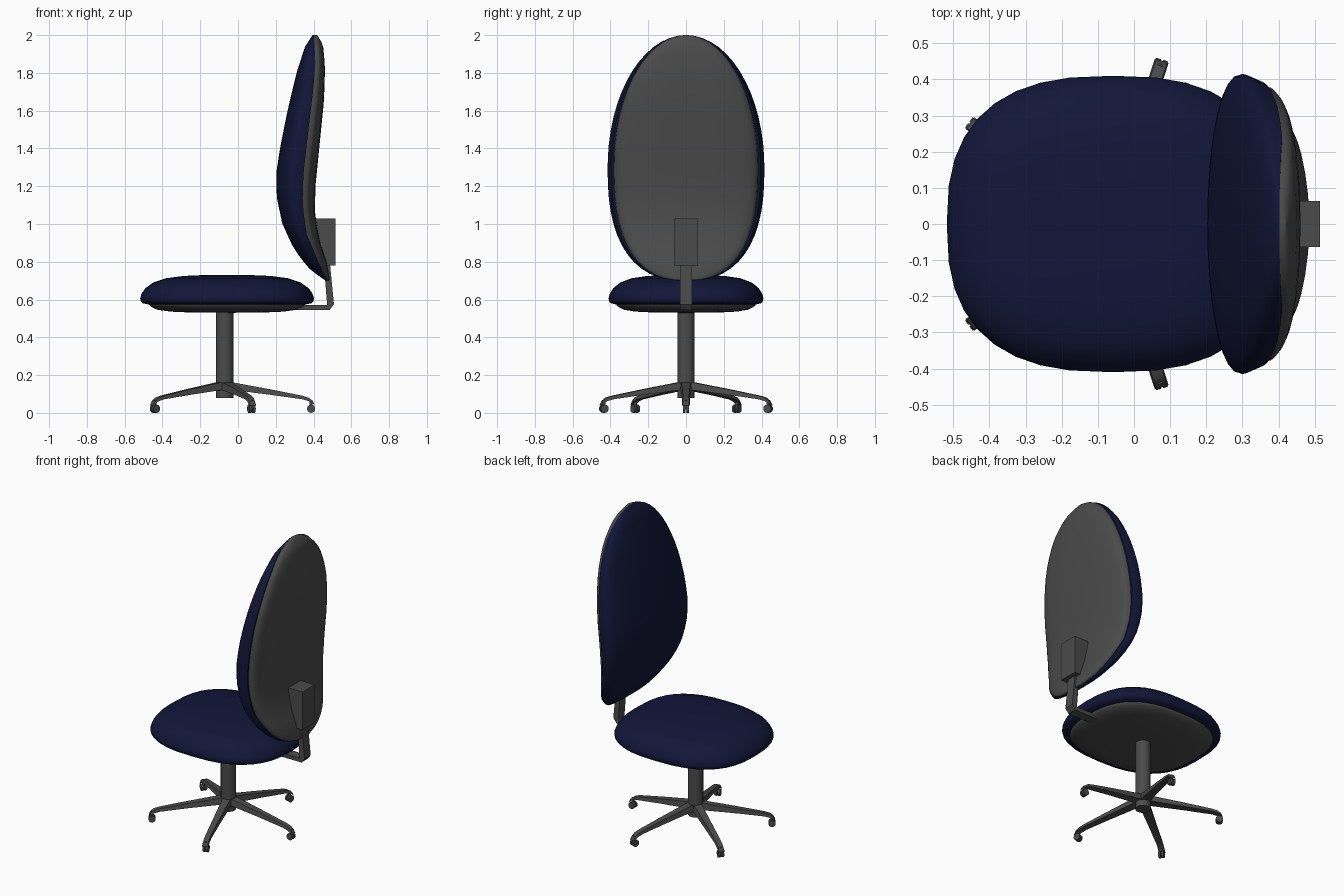
import bpy, bmesh, math
from math import sin, cos, pi
from mathutils import Matrix

if "Cube" in bpy.data.objects:
    bpy.data.objects.remove(bpy.data.objects["Cube"])


def material(name, rgb):
    m = bpy.data.materials.new(name)
    m.diffuse_color = (*rgb, 1)
    m.use_nodes = True
    m.node_tree.nodes["Principled BSDF"].inputs["Base Color"].default_value = m.diffuse_color
    return m


NAVY = material("navy fabric", (0.006, 0.008, 0.04))
DARK = material("dark grey", (0.07, 0.07, 0.07))
CX = -0.07  # column axis


def finish(name, bm, mat, smooth=None):
    bmesh.ops.recalc_face_normals(bm, faces=bm.faces)
    me = bpy.data.meshes.new(name)
    bm.to_mesh(me)
    bm.free()
    ob = bpy.data.objects.new(name, me)
    bpy.context.collection.objects.link(ob)
    me.materials.append(mat)
    if smooth:
        bpy.ops.object.select_all(action='DESELECT')
        bpy.context.view_layer.objects.active = ob
        ob.select_set(True)
        bpy.ops.object.shade_smooth_by_angle(angle=math.radians(smooth))
    return ob


def loft(name, rings, mat, smooth=None, matrix=None):
    """Skin a list of equal-length closed rings and cap both ends."""
    bm = bmesh.new()
    vs = [[bm.verts.new(p) for p in r] for r in rings]
    n = len(rings[0])
    for a, b in zip(vs, vs[1:]):
        for i in range(n):
            j = (i + 1) % n
            bm.faces.new((a[i], a[j], b[j], b[i]))
    bm.faces.new(vs[0])
    bm.faces.new(vs[-1])
    if matrix:
        bm.transform(matrix)
    return finish(name, bm, mat, smooth)


def cylinder(name, r, depth, matrix, mat=DARK, seg=20):
    bm = bmesh.new()
    bmesh.ops.create_cone(bm, cap_ends=True, segments=seg, radius1=r,
                          radius2=r, depth=depth, matrix=matrix)
    return finish(name, bm, mat, 40)


def interp(pts, z):
    for (z0, x0), (z1, x1) in zip(pts, pts[1:]):
        if z <= z1:
            return x0 + (x1 - x0) * (z - z0) / (z1 - z0)
    return pts[-1][1]


def spow(v, e):
    return math.copysign(abs(v) ** e, v)


# Seat cushion and pan: stacked rounded outlines
def seat_ring(s, z, n=36, e=2 / 2.6):
    return [(-0.058 + 0.46 * s * spow(cos(2 * pi * i / n), e),
             0.41 * s * spow(sin(2 * pi * i / n), e), z) for i in range(n)]


loft("seat_cushion", [seat_ring(s, z) for s, z in (
    (0.88, 0.572), (0.97, 0.58), (0.995, 0.592), (1, 0.607), (0.985, 0.63),
    (0.94, 0.66), (0.85, 0.69), (0.7, 0.713), (0.5, 0.725), (0.25, 0.73),
    (0.05, 0.731))], NAVY, 50)
loft("seat_pan", [seat_ring(s, z) for s, z in (
    (0.9, 0.585), (0.9, 0.572), (0.87, 0.56), (0.8, 0.546), (0.65, 0.536),
    (0.4, 0.531), (0.05, 0.53))], DARK, 50)

# Backrest: horizontal sections following front, seam and rear curves (z, x)
FRONT = [(0.70, 0.465), (0.73, 0.42), (0.77, 0.37), (0.87, 0.295), (1.0, 0.235),
         (1.13, 0.207), (1.25, 0.2), (1.4, 0.222), (1.6, 0.262), (1.8, 0.31),
         (1.94, 0.355), (2.0, 0.395)]
SEAM = [(0.70, 0.472), (0.8, 0.425), (0.95, 0.362), (1.1, 0.342), (1.25, 0.345),
        (1.45, 0.367), (1.7, 0.397), (1.85, 0.41), (2.0, 0.402)]
REAR = [(0.70, 0.487), (0.8, 0.47), (0.9, 0.435), (1.05, 0.407), (1.2, 0.41),
        (1.4, 0.43), (1.65, 0.455), (1.83, 0.461), (1.95, 0.45), (2.0, 0.42)]


def half_width(z):
    u, e = ((z - 1.3) / 0.7, 2) if z > 1.3 else ((1.3 - z) / 0.6, 2.5)
    return 0.415 * max(1 - u ** e, 0.0005) ** (1 / e)


cushion, shell = [], []
ARC = [-pi / 2 + pi * i / 18 for i in range(19)]
for k in range(29):
    z = 1.35 - 0.65 * cos(pi * k / 28)
    xf, xs, xb = (interp(c, z) for c in (FRONT, SEAM, REAR))
    w, xe = half_width(z), xf + 0.66 * (xs - xf)
    front = [(xe - (xe - xf) * max(cos(a), 0) ** 0.9, w * sin(a), z) for a in ARC]
    cushion.append(front + [(xs, 0.95 * w, z), (xs, -0.95 * w, z)])
    shell.append([(xs - 0.004 + (xb - xs + 0.004) * max(cos(a), 0) ** 0.6,
                   0.925 * w * spow(sin(a), 0.9), z) for a in ARC])
loft("backrest_cushion", cushion, NAVY, 50)
loft("backrest_shell", shell, DARK, 50)

# Bent bar joining seat and backrest
profile = [(0.2, 0.545), (0.485, 0.545), (0.508, 0.575), (0.484, 0.82),
           (0.452, 0.82), (0.472, 0.57), (0.2, 0.57)]
loft("back_support_bar", [[(x, y, z) for x, z in profile] for y in (-0.032, 0.032)], DARK)

# Mounting block on the rear of the shell
loft("back_mount_block", [[(0.41, -0.064, z), (0.515, -0.064, z),
                           (0.515, 0.064, z), (0.41, 0.064, z)]
                          for z in (0.78, 1.03)], DARK)

# Gas lift column
cylinder("column", 0.046, 0.455, Matrix.Translation((CX, 0, 0.3075)))

# Five-star base with casters
LEG = [(0.0, 0.168, 0.125, 0.032), (0.05, 0.16, 0.12, 0.03),
       (0.24, 0.125, 0.096, 0.024), (0.41, 0.091, 0.072, 0.02),
       (0.445, 0.08, 0.062, 0.02), (0.465, 0.064, 0.05, 0.02),
       (0.475, 0.043, 0.04, 0.02)]
for i in range(5):
    M = Matrix.Translation((CX, 0, 0)) @ Matrix.Rotation(2 * pi * i / 5, 4, 'Z')
    loft(f"base_leg_{i + 1}", [[(r, -w, b), (r, w, b), (r, w * 0.8, t), (r, -w * 0.8, t)]
                               for r, t, b, w in LEG], DARK, 30, M)
    cylinder(f"caster_stem_{i + 1}", 0.009, 0.05,
             M @ Matrix.Translation((0.457, 0, 0.043)), seg=10)
    for side in (-1, 1):
        cylinder(f"caster_wheel_{i + 1}_{'right' if side < 0 else 'left'}", 0.022, 0.014,
                 M @ Matrix.Translation((0.457, side * 0.01, 0.022))
                 @ Matrix.Rotation(pi / 2, 4, 'X'), seg=14)
